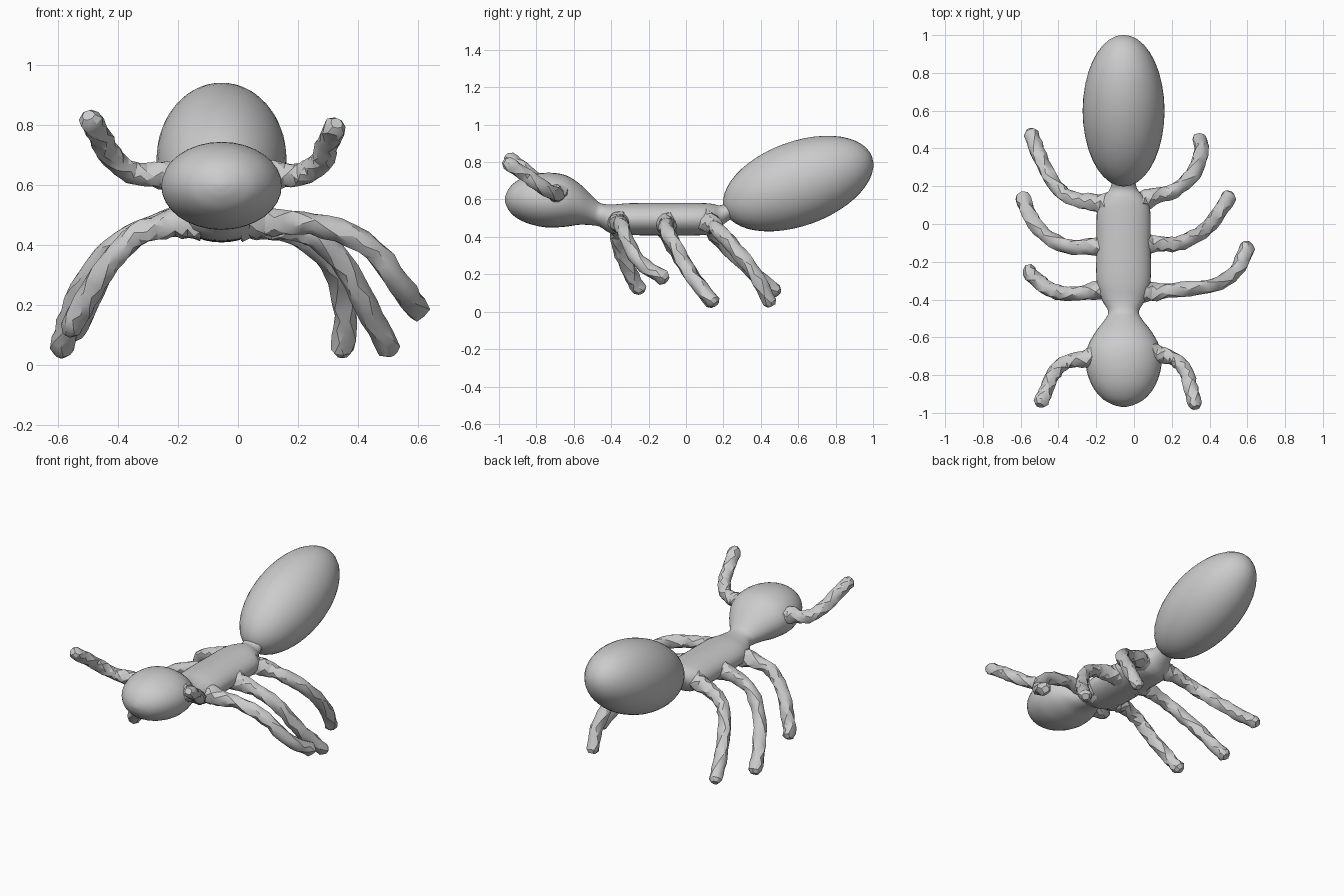
import bpy, bmesh, math, random
from mathutils import Vector, Matrix

if "Cube" in bpy.data.objects:
    bpy.data.objects.remove(bpy.data.objects["Cube"], do_unlink=True)

random.seed(4)
CX = -0.055  # centre line of the body

grey = bpy.data.materials.new("plain grey")
grey.use_nodes = True
grey.diffuse_color = (0.6, 0.6, 0.6, 1)
grey.node_tree.nodes["Principled BSDF"].inputs["Base Color"].default_value = (0.6, 0.6, 0.6, 1)


def finish(bm, name, angle):
    """Turn a bmesh into a named, shaded, coloured object."""
    bmesh.ops.recalc_face_normals(bm, faces=bm.faces)
    mesh = bpy.data.meshes.new(name)
    bm.to_mesh(mesh)
    bm.free()
    mesh.materials.append(grey)
    obj = bpy.data.objects.new(name, mesh)
    bpy.context.collection.objects.link(obj)
    bpy.ops.object.select_all(action='DESELECT')
    obj.select_set(True)
    bpy.context.view_layer.objects.active = obj
    bpy.ops.object.shade_smooth_by_angle(angle=math.radians(angle))
    return obj


def spline(keys, steps):
    """Catmull-Rom interpolation through tuples of any length."""
    pts = [Vector(k) for k in keys]
    pts = [pts[0] * 2 - pts[1]] + pts + [pts[-1] * 2 - pts[-2]]
    out = []
    for a, b, c, d in zip(pts, pts[1:], pts[2:], pts[3:]):
        for i in range(steps):
            t = i / steps
            out.append(0.5 * (2 * b + (c - a) * t + (2 * a - 5 * b + 4 * c - d) * t * t
                              + (3 * b - a - 3 * c + d) * t ** 3))
    return out + [pts[-2]]


def skin(bm, rings):
    """Bridge rings of points and close both ends."""
    loops = [[bm.verts.new(p) for p in ring] for ring in rings]
    n = len(loops[0])
    for a, b in zip(loops, loops[1:]):
        for i in range(n):
            j = (i + 1) % n
            bm.faces.new((a[i], a[j], b[j], b[i]))
    bm.faces.new(loops[0])
    bm.faces.new(loops[-1])


# Head, neck, thorax and waist: ellipses along y as (y, z, half width, half height)
profile = [(-0.968, 0.6, 0.015, 0.01), (-0.955, 0.6, 0.06, 0.045), (-0.92, 0.6, 0.118, 0.088),
           (-0.85, 0.6, 0.17, 0.126), (-0.75, 0.597, 0.2, 0.146), (-0.65, 0.593, 0.19, 0.139),
           (-0.57, 0.575, 0.148, 0.11), (-0.5, 0.54, 0.095, 0.078), (-0.46, 0.518, 0.082, 0.064),
           (-0.4, 0.496, 0.115, 0.077), (-0.3, 0.495, 0.143, 0.085), (-0.1, 0.495, 0.143, 0.087),
           (0.08, 0.495, 0.14, 0.086), (0.14, 0.5, 0.11, 0.077), (0.19, 0.515, 0.07, 0.055),
           (0.26, 0.56, 0.06, 0.05)]
bm = bmesh.new()
ring_angles = [math.tau * i / 32 for i in range(32)]
skin(bm, [[(CX + w * math.cos(a), y, z + h * math.sin(a)) for a in ring_angles]
          for y, z, w, h in spline(profile, 4)])
finish(bm, "head_and_thorax", 60)

# Abdomen: long ellipsoid tilted up at the back
bm = bmesh.new()
bmesh.ops.create_uvsphere(bm, u_segments=36, v_segments=24, radius=1, matrix=(
    Matrix.Translation((CX, 0.6, 0.685)) @ Matrix.Rotation(math.radians(20), 4, 'X')
    @ Matrix.Diagonal((0.217, 0.42, 0.225, 1))))
finish(bm, "abdomen", 60)


def limb(name, path, root, radius):
    """Rough faceted tube, flared where it leaves the body, with a blunt tip."""
    centres = spline(path, 4)
    n, last = 8, len(centres) - 1
    rings = []
    for k, c in enumerate(centres):
        tangent = (centres[min(k + 1, last)] - centres[max(k - 1, 0)]).normalized()
        side = tangent.cross(Vector((0, 0.3, 1))).normalized()
        up = side.cross(tangent)
        flare = max(0, 1 - k / 7)
        r = radius + (root - radius) * flare ** 1.5
        ring = []
        for i in range(n):
            a = math.tau * (i + 0.5 * (k % 2)) / n
            rr = r * random.uniform(0.88, 1.12)
            ring.append(c + side * rr * math.cos(a) + up * rr * math.sin(a))
        rings.append(ring)
    # Rounded end cap
    end = centres[-1]
    direction = (end - centres[-2]).normalized()
    rings.append([end + (p - end) * 0.55 + direction * radius * 0.55 for p in rings[-1]])
    bm = bmesh.new()
    skin(bm, rings)
    bmesh.ops.triangulate(bm, faces=bm.faces)
    finish(bm, name, 28)


limbs = {
    "left_front_leg": [(0.02, -0.35, 0.48), (0.12, -0.36, 0.475), (0.25, -0.345, 0.47),
                       (0.42, -0.325, 0.41), (0.54, -0.25, 0.27), (0.6, -0.12, 0.18)],
    "left_middle_leg": [(0.02, -0.1, 0.48), (0.12, -0.105, 0.465), (0.23, -0.105, 0.44),
                        (0.34, -0.055, 0.35), (0.43, 0.03, 0.19), (0.505, 0.145, 0.055)],
    "left_rear_leg": [(0.01, 0.1, 0.49), (0.1, 0.145, 0.465), (0.21, 0.175, 0.43),
                      (0.31, 0.26, 0.34), (0.355, 0.37, 0.2), (0.35, 0.45, 0.05)],
    "right_front_leg": [(-0.13, -0.35, 0.48), (-0.22, -0.355, 0.47), (-0.34, -0.37, 0.43),
                        (-0.43, -0.355, 0.34), (-0.51, -0.3, 0.21), (-0.56, -0.25, 0.12)],
    "right_middle_leg": [(-0.13, -0.11, 0.48), (-0.22, -0.12, 0.475), (-0.36, -0.115, 0.43),
                         (-0.48, -0.05, 0.32), (-0.555, 0.05, 0.17), (-0.588, 0.14, 0.05)],
    "right_rear_leg": [(-0.13, 0.1, 0.49), (-0.22, 0.115, 0.475), (-0.34, 0.14, 0.43),
                       (-0.43, 0.22, 0.34), (-0.5, 0.36, 0.21), (-0.545, 0.48, 0.11)],
}
for name, path in limbs.items():
    limb(name, path, 0.068, 0.039)

# Antennae curve outward, then forward and up
limb("left_antenna", [(0.07, -0.68, 0.625), (0.14, -0.695, 0.63), (0.215, -0.715, 0.635),
                      (0.275, -0.78, 0.675), (0.3, -0.87, 0.74), (0.325, -0.955, 0.795)], 0.066, 0.038)
limb("right_antenna", [(-0.19, -0.7, 0.62), (-0.26, -0.715, 0.63), (-0.355, -0.73, 0.64),
                       (-0.42, -0.785, 0.69), (-0.46, -0.865, 0.76), (-0.492, -0.945, 0.82)], 0.066, 0.038)
